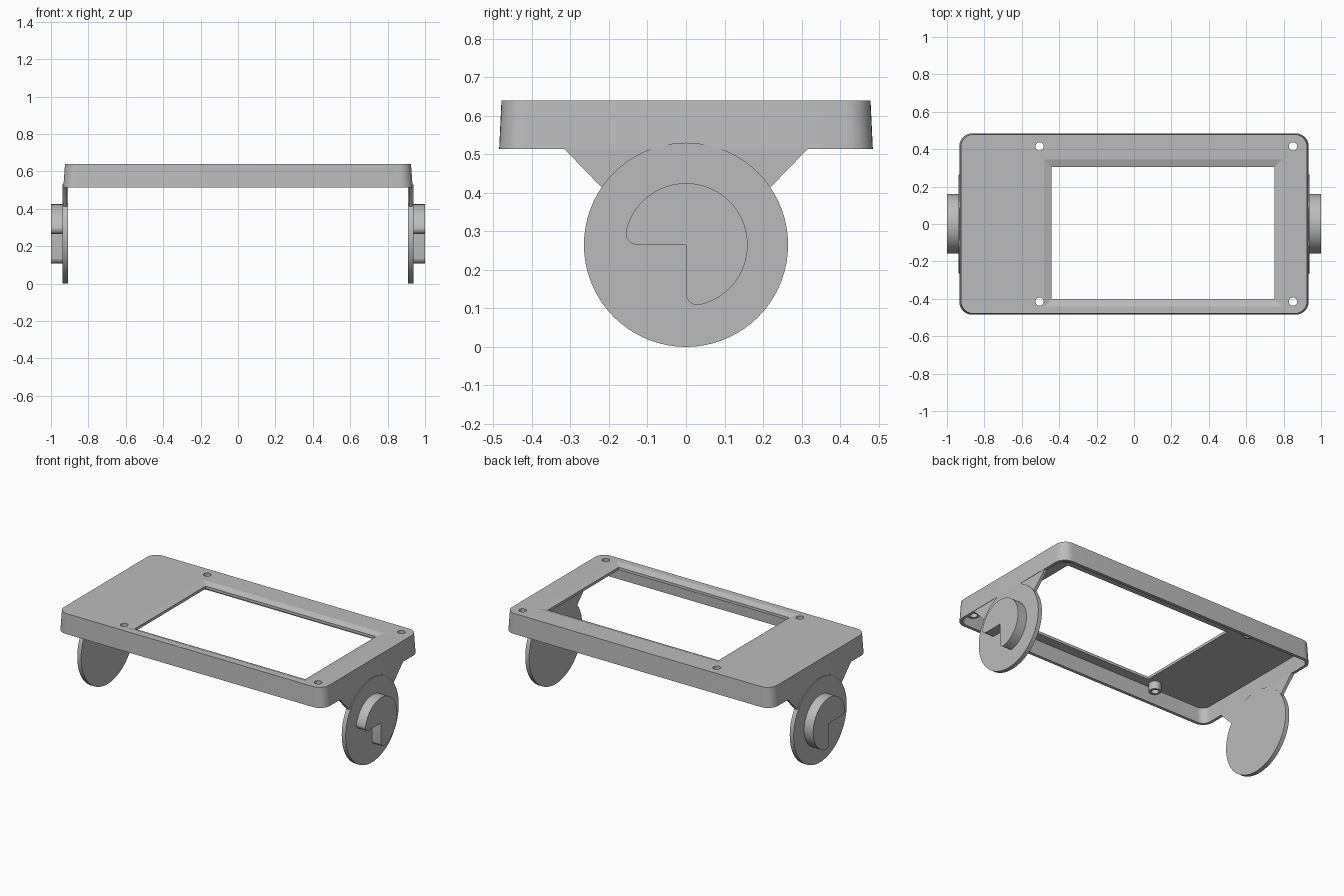
import bpy, bmesh
from math import radians, cos, sin, sqrt, degrees, atan2
from mathutils import Matrix, Vector

cube = bpy.data.objects.get("Cube")
if cube:
    bpy.data.objects.remove(cube, do_unlink=True)

GREY = (0.5, 0.5, 0.5, 1.0)
mat = bpy.data.materials.new("plain grey")
mat.use_nodes = True
mat.diffuse_color = GREY
mat.node_tree.nodes["Principled BSDF"].inputs["Base Color"].default_value = GREY


def loft(name, loops):
    """Closed solid through loops of equal length, capped at both ends."""
    bm = bmesh.new()
    rings = [[bm.verts.new(p) for p in loop] for loop in loops]
    n = len(rings[0])
    for a, b in zip(rings, rings[1:]):
        for i in range(n):
            j = (i + 1) % n
            bm.faces.new((a[i], a[j], b[j], b[i]))
    bm.faces.new(rings[0][::-1])
    bm.faces.new(rings[-1])
    bmesh.ops.recalc_face_normals(bm, faces=bm.faces)
    mesh = bpy.data.meshes.new(name)
    bm.to_mesh(mesh)
    bm.free()
    ob = bpy.data.objects.new(name, mesh)
    bpy.context.collection.objects.link(ob)
    mesh.materials.append(mat)
    return ob


def arc(cx, cy, r, start, end, steps):
    angles = [radians(start + (end - start) * i / steps) for i in range(steps + 1)]
    return [(cx + r * cos(a), cy + r * sin(a)) for a in angles]


def rounded_rect(hx, hy, r, z):
    pts = []
    for k, (sx, sy) in enumerate([(1, 1), (-1, 1), (-1, -1), (1, -1)]):
        pts += arc(sx * (hx - r), sy * (hy - r), r, 90 * k, 90 * k + 90, 8)
    return [(x, y, z) for x, y in pts]


def cylinder(name, x, y, r, z0, z1, steps=32):
    ring = arc(x, y, r, 0, 360, steps)[:-1]
    return loft(name, [[(px, py, z) for px, py in ring] for z in (z0, z1)])


def side_plate(name, profile, side, x0, x1):
    return loft(name, [[(side * x, y, z) for y, z in profile] for x in (x0, x1)])


def activate(ob):
    bpy.ops.object.select_all(action='DESELECT')
    ob.select_set(True)
    bpy.context.view_layer.objects.active = ob


def cut(ob, cutter):
    cutter.hide_render = True
    activate(ob)
    mod = ob.modifiers.new("cut", 'BOOLEAN')
    mod.operation, mod.solver, mod.object = 'DIFFERENCE', 'EXACT', cutter
    bpy.ops.object.modifier_apply(modifier=mod.name)
    bpy.data.objects.remove(cutter, do_unlink=True)


parts = []

# Open-bottomed cover with drafted walls
cover = loft("cover", [
    rounded_rect(0.909, 0.462, 0.05, 0.61),
    rounded_rect(0.916, 0.466, 0.05, 0.514),
    rounded_rect(0.934, 0.485, 0.07, 0.514),
    rounded_rect(0.925, 0.479, 0.065, 0.64)])
parts.append(cover)


# Display window with a shallow chamfer
def window_loop(grow, z):
    x0, x1, y0, y1 = -0.44 - grow, 0.75 + grow, -0.4 - grow, 0.305 + grow
    return [(x0, y0, z), (x1, y0, z), (x1, y1, z), (x0, y1, z)]


cut(cover, loft("window_cutter", [
    window_loop(0, 0.58), window_loop(0, 0.627), window_loop(0.06, 0.6465)]))

# Screw holes and hollow standoffs beneath them
for x, x_name in ((-0.505, "right"), (0.85, "left")):
    for y, y_name in ((-0.415, "front"), (0.415, "back")):
        post = cylinder(f"standoff_{y_name}_{x_name}", x, y, 0.036, 0.56, 0.615)
        for ob in (cover, post):
            cut(ob, cylinder("hole_cutter", x, y, 0.022, 0.5, 0.7))
        parts.append(post)

# Side ears: neck, round plate and notched knob
CZ, R, KNOB, F = 0.265, 0.265, 0.16, 0.03
disc = arc(0, CZ, R, 0, 360, 72)[:-1]
neck = [(-0.318, 0.516), (-0.22, 0.415), (-0.15, 0.3),
        (0.15, 0.3), (0.22, 0.415), (0.318, 0.516)]
d = sqrt((KNOB - F) ** 2 - F ** 2)
tip = degrees(atan2(F, d))
knob = ([(0, CZ)]
        + arc(F, CZ - d, F, 180, 270 + tip, 8)
        + arc(0, CZ, KNOB, -90 + tip, 180 - tip, 48)[1:]
        + arc(-d, CZ + F, F, 180 - tip, 270, 8)[1:])
for side, name in ((1, "left"), (-1, "right")):
    parts.append(side_plate(f"ear_neck_{name}", neck, side, 0.913, 0.932))
    parts.append(side_plate(f"ear_disc_{name}", disc, side, 0.91, 0.937))
    parts.append(side_plate(f"notched_knob_{name}", knob, side, 0.93, 1.0))

# Smooth rounds, crisp edges
for ob in parts:
    activate(ob)
    bpy.ops.object.shade_smooth_by_angle(angle=radians(15))
